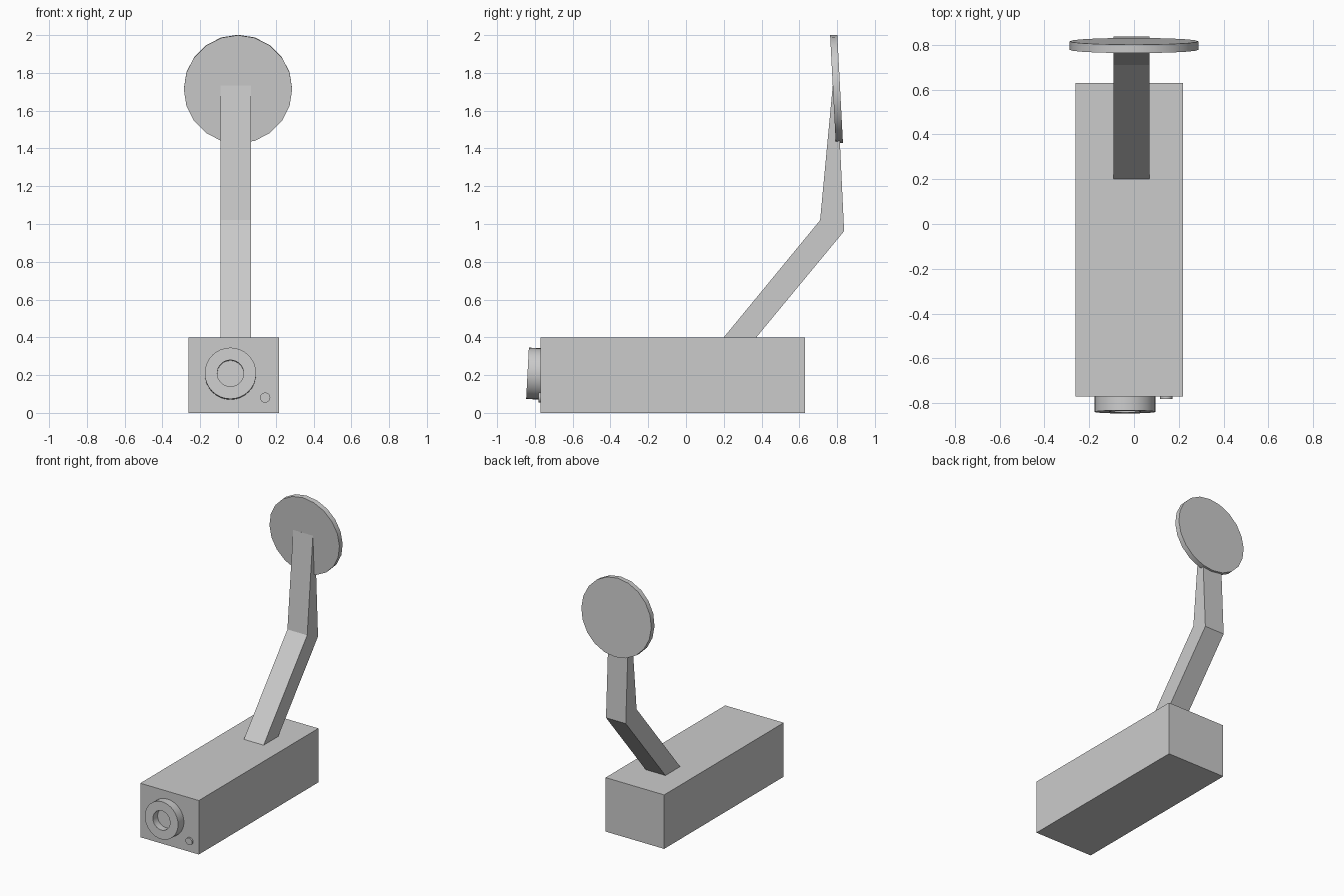
import bpy, bmesh, math

if "Cube" in bpy.data.objects:
    bpy.data.objects.remove(bpy.data.objects["Cube"])


def add_object(name, verts, faces, smooth=False):
    mesh = bpy.data.meshes.new(name)
    bm = bmesh.new()
    vs = [bm.verts.new(v) for v in verts]
    for f in faces:
        bm.faces.new([vs[i] for i in f])
    bmesh.ops.recalc_face_normals(bm, faces=bm.faces)
    bm.to_mesh(mesh)
    bm.free()
    obj = bpy.data.objects.new(name, mesh)
    bpy.context.collection.objects.link(obj)
    if smooth:
        bpy.ops.object.select_all(action='DESELECT')
        obj.select_set(True)
        bpy.context.view_layer.objects.active = obj
        bpy.ops.object.shade_smooth_by_angle(angle=math.radians(35))
    return obj


def prism(name, profile, x0, x1):
    """Extrude a (y, z) profile along x."""
    n = len(profile)
    verts = [(x, y, z) for x in (x0, x1) for y, z in profile]
    faces = [range(n), range(n, 2 * n)]
    faces += [(i, (i + 1) % n, n + (i + 1) % n, n + i) for i in range(n)]
    return add_object(name, verts, faces)


def turned(name, profile, sides, location, tilt=0):
    """Revolve a (radius, y) profile about the y axis and cap both ends."""
    verts = []
    for r, y in profile:
        for i in range(sides):
            a = 2 * math.pi * i / sides
            verts.append((r * math.sin(a), y, r * math.cos(a)))
    last = (len(profile) - 1) * sides
    faces = [range(sides), range(last, last + sides)]
    for k in range(0, last, sides):
        for i in range(sides):
            j = (i + 1) % sides
            faces.append((k + i, k + j, k + sides + j, k + sides + i))
    obj = add_object(name, verts, faces, smooth=True)
    obj.location = location
    obj.rotation_euler.x = math.radians(tilt)
    return obj


# Box-shaped camera housing
prism("housing", [(-0.77, 0), (0.63, 0), (0.63, 0.4), (-0.77, 0.4)], -0.262, 0.218)

# Bent bracket arm, tapering into the wall plate
prism("bracket_arm", [(0.196, 0.395), (0.368, 0.395), (0.837, 0.962),
                      (0.815, 1.43), (0.795, 1.732), (0.777, 1.732),
                      (0.71, 1.02)], -0.092, 0.07)

# Round wall plate, leaning slightly forward
turned("wall_plate", [(0.287, -0.019), (0.287, 0.019)], 20, (0, 0.797, 1.714), 3)

# Lens ring with a recessed centre
turned("lens_ring", [(0.136, 0.05), (0.136, -0.035), (0.07, -0.035), (0.07, 0.02)],
       32, (-0.04, -0.804, 0.208), -3)

# Small indicator light
turned("indicator_light", [(0.027, 0.02), (0.027, -0.012)], 16, (0.144, -0.77, 0.081))
